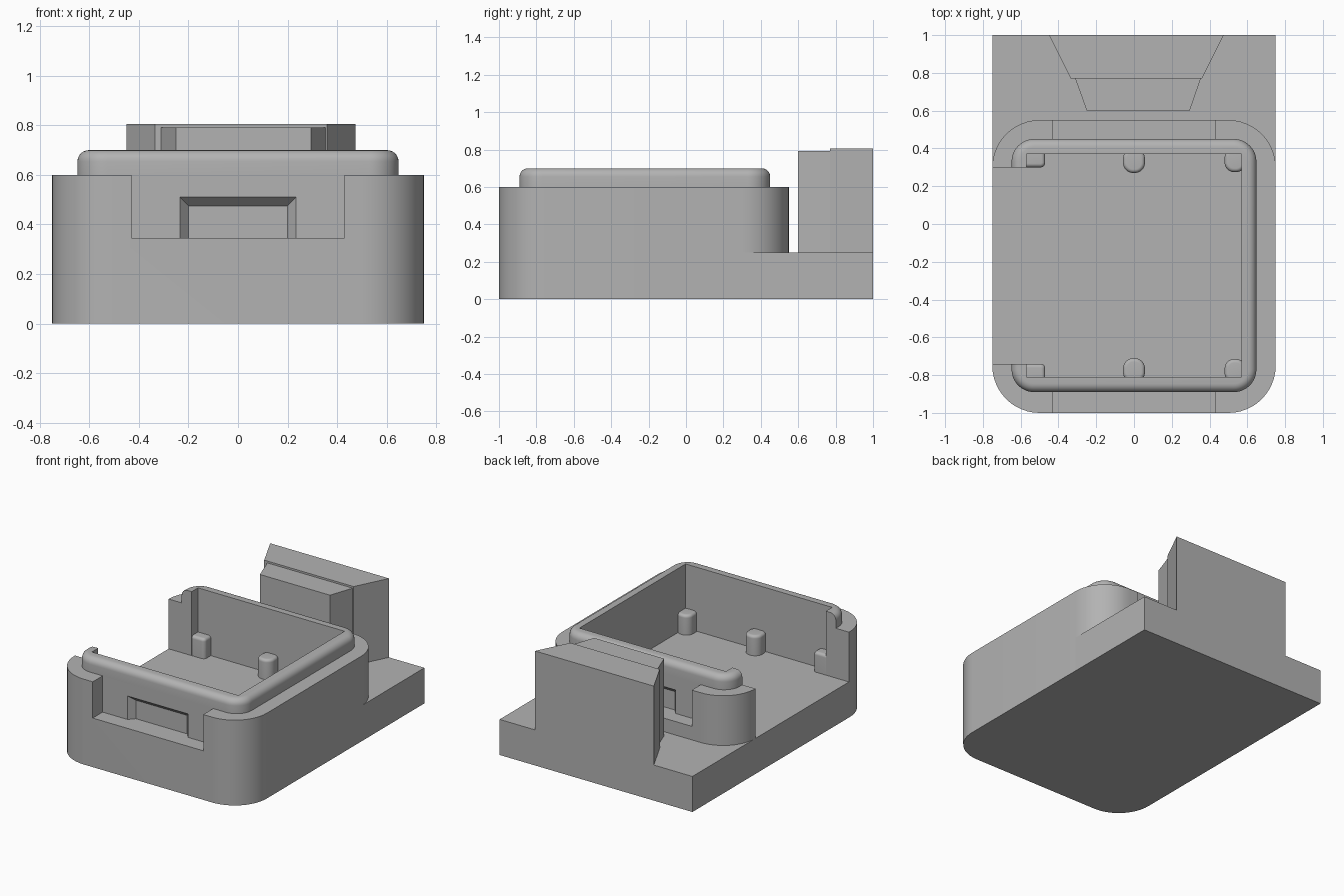
import bpy, bmesh, math

cube = bpy.data.objects.get("Cube")
if cube:
    bpy.data.objects.remove(cube)

grey = bpy.data.materials.new("light grey plastic")
grey.use_nodes = True
colour = (0.45, 0.45, 0.45, 1)
grey.diffuse_color = colour
grey.node_tree.nodes["Principled BSDF"].inputs["Base Color"].default_value = colour


def loft(name, rings, smooth=False):
    """Skin equal-length rings of points into a closed solid."""
    bm = bmesh.new()
    loops = [[bm.verts.new(p) for p in ring] for ring in rings]
    n = len(loops[0])
    for a, b in zip(loops, loops[1:]):
        for i in range(n):
            j = (i + 1) % n
            bm.faces.new((a[i], a[j], b[j], b[i]))
    bm.faces.new(loops[0][::-1])
    bm.faces.new(loops[-1])
    bmesh.ops.recalc_face_normals(bm, faces=bm.faces)
    mesh = bpy.data.meshes.new(name)
    bm.to_mesh(mesh)
    bm.free()
    mesh.materials.append(grey)
    obj = bpy.data.objects.new(name, mesh)
    bpy.context.collection.objects.link(obj)
    if smooth:
        shade(obj)
    return obj


def shade(obj):
    bpy.ops.object.select_all(action='DESELECT')
    obj.select_set(True)
    bpy.context.view_layer.objects.active = obj
    bpy.ops.object.shade_smooth_by_angle(angle=math.radians(30))


def prism(name, outline, z0, z1):
    return loft(name, [[(x, y, z) for x, y in outline] for z in (z0, z1)])


def box_outline(x0, x1, y0, y1):
    return [(x0, y0), (x1, y0), (x1, y1), (x0, y1)]


def rounded(x0, x1, y0, y1, r, inset=0, steps=12):
    """Outline of a rectangle with round corners."""
    points = []
    corners = [(x1 - r, y1 - r), (x0 + r, y1 - r), (x0 + r, y0 + r), (x1 - r, y0 + r)]
    for k, (cx, cy) in enumerate(corners):
        for s in range(steps + 1):
            a = math.pi / 2 * (k + s / steps)
            points.append((cx + (r - inset) * math.cos(a), cy + (r - inset) * math.sin(a)))
    return points


def domed(name, rect, r, z0, z1, fillet):
    """Rounded block with a filleted top edge."""
    rings = [[(x, y, z0) for x, y in rounded(*rect, r)]]
    for s in range(7):
        a = math.pi / 2 * s / 6
        z = z1 - fillet + fillet * math.sin(a)
        inset = fillet * (1 - math.cos(a))
        rings.append([(x, y, z) for x, y in rounded(*rect, r, inset)])
    return loft(name, rings, True)


def cut(obj, cutters):
    """Subtract the cutters, then bake the result."""
    for c in cutters:
        mod = obj.modifiers.new("cut", 'BOOLEAN')
        mod.operation = 'DIFFERENCE'
        mod.solver = 'EXACT'
        mod.object = c
    bpy.context.view_layer.update()
    graph = bpy.context.evaluated_depsgraph_get()
    mesh = bpy.data.meshes.new_from_object(obj.evaluated_get(graph))
    obj.modifiers.clear()
    obj.data = mesh
    shade(obj)


FLOOR = 0.25
SILL = 0.345
FRONT, BACK = -0.81, 0.37      # inner wall faces
MID = (FRONT + BACK) / 2

# Main housing and the raised lip on top of it
housing = loft("housing", [[(x, y, z) for x, y in rounded(-0.75, 0.75, -1, 0.55, 0.25)]
                           for z in (0, 0.6)])
lip = domed("lip", (-0.648, 0.648, -0.89, 0.45), 0.12, 0.6, 0.7, 0.045)

# Cavity with its wide opening at the side
half = (BACK - FRONT) / 2
cavity_outline = [(-0.9, MID - 0.52), (-0.57, MID - 0.52), (-0.57, FRONT), (0.57, FRONT),
                  (0.57, BACK), (-0.57, BACK), (-0.57, MID + 0.52), (-0.9, MID + 0.52)]
cavity = prism("cavity_cutter", cavity_outline, FLOOR, 0.9)

# Notches and flared recesses in the front and back walls
cutters = [cavity]
for label, side in (("front", -1), ("back", 1)):
    wall, edge = MID + side * 0.67, MID + side * 0.9
    y0, y1 = sorted((wall, edge))
    cutters.append(prism(label + "_notch_cutter", box_outline(-0.43, 0.43, y0, y1), SILL, 0.8))
    rings = []
    for depth, w, top in ((-0.03, 0.235, 0.51), (0, 0.235, 0.51), (0.04, 0.2, 0.475)):
        y = wall - side * depth
        rings.append([(-w, y, SILL), (w, y, SILL), (w, y, top), (-w, y, top)])
    cutters.append(loft(label + "_recess_cutter", rings))

cut(housing, cutters)
cut(lip, [cavity])
for c in cutters:
    bpy.data.objects.remove(c)

# Support posts along both long walls
for label, side in (("front", -1), ("back", 1)):
    wall = MID + side * half
    for spot, x0, x1, reach, r in (("left", 0.48, 0.59, 0.095, 0.05),
                                   ("middle", -0.058, 0.058, 0.1, 0.055),
                                   ("right", -0.59, -0.47, 0.07, 0.025)):
        y0, y1 = sorted((wall - side * reach, wall + side * 0.03))
        domed(f"{label}_{spot}_post", (x0, x1, y0, y1), r, 0.22, 0.39, 0.02)

# Rear deck with the tapered two-step block
prism("rear_deck", box_outline(-0.75, 0.75, 0.3, 1), 0, FLOOR)
prism("rear_block", [(-0.335, 0.77), (0.36, 0.77), (0.475, 1), (-0.45, 1)], 0.2, 0.805)
prism("rear_block_nose", [(-0.25, 0.6), (0.295, 0.6), (0.357, 0.78), (-0.315, 0.78)], 0.2, 0.792)
